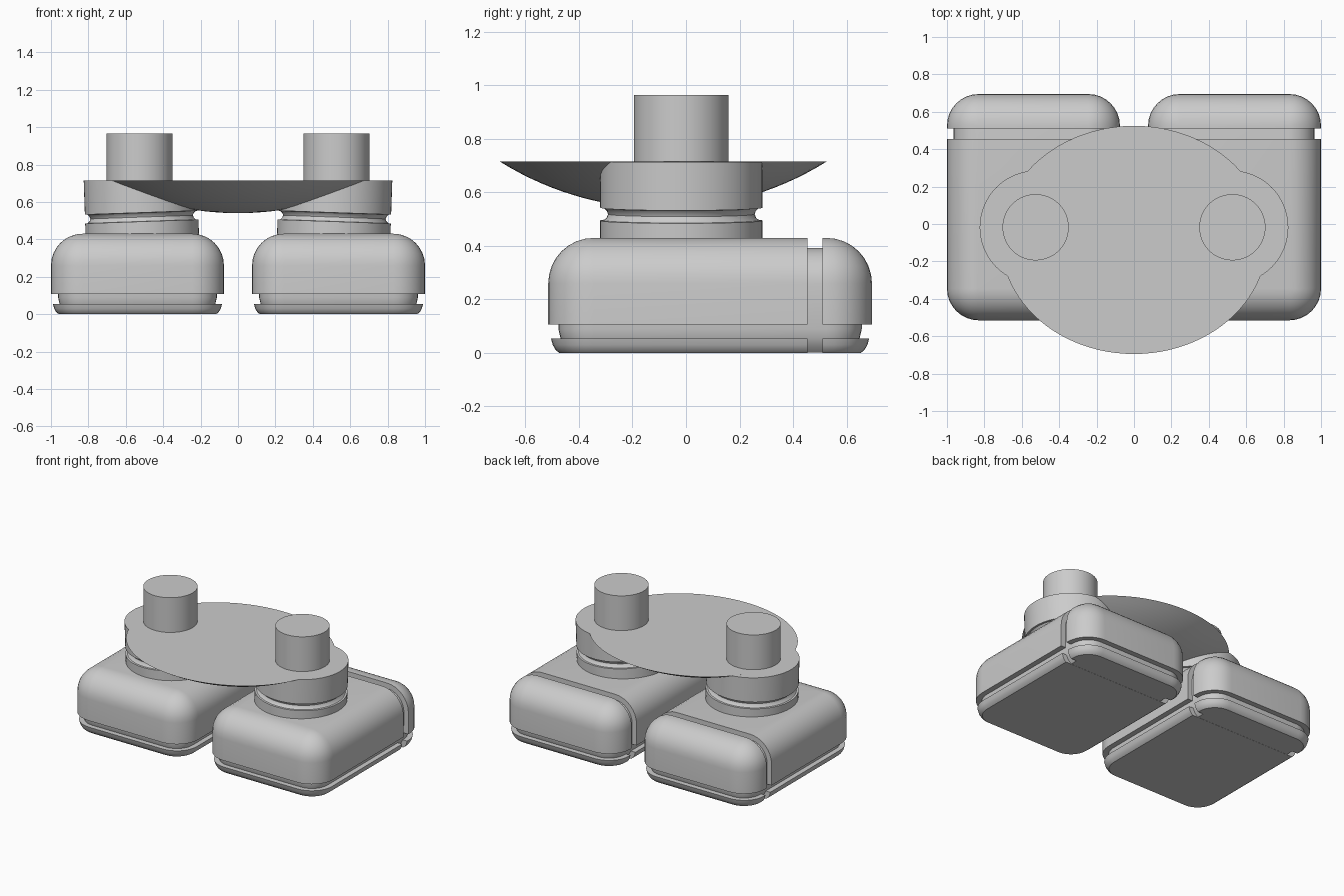
import bpy
import bmesh
from math import sin, cos, pi, radians
from mathutils import Matrix, Vector

cube = bpy.data.objects.get("Cube")
if cube:
    bpy.data.objects.remove(cube, do_unlink=True)

grey = bpy.data.materials.new("plain grey")
grey.use_nodes = True
GREY = (0.6, 0.6, 0.6, 1)
grey.diffuse_color = GREY
grey.node_tree.nodes["Principled BSDF"].inputs["Base Color"].default_value = GREY


def loft(name, rings, matrix=None, cuts=()):
    """Skin closed rings, cap both ends, then trim by (point, outward normal) planes."""
    bm = bmesh.new()
    loops = [[bm.verts.new(p) for p in ring] for ring in rings]
    n = len(loops[0])
    for a, b in zip(loops, loops[1:]):
        for i in range(n):
            j = (i + 1) % n
            bm.faces.new((a[i], a[j], b[j], b[i]))
    bm.faces.new(loops[0][::-1])
    bm.faces.new(loops[-1])
    bmesh.ops.remove_doubles(bm, verts=bm.verts[:], dist=0.0005)
    if matrix:
        bm.transform(matrix)
    for point, normal in cuts:
        geom = bm.verts[:] + bm.edges[:] + bm.faces[:]
        bmesh.ops.bisect_plane(bm, geom=geom, plane_co=point, plane_no=normal, clear_outer=True)
        bmesh.ops.holes_fill(bm, edges=[e for e in bm.edges if e.is_boundary], sides=0)
    bmesh.ops.recalc_face_normals(bm, faces=bm.faces[:])
    mesh = bpy.data.meshes.new(name)
    bm.to_mesh(mesh)
    bm.free()
    mesh.materials.append(grey)
    obj = bpy.data.objects.new(name, mesh)
    bpy.context.collection.objects.link(obj)
    bpy.ops.object.select_all(action='DESELECT')
    obj.select_set(True)
    bpy.context.view_layer.objects.active = obj
    bpy.ops.object.shade_smooth_by_angle(angle=radians(30))
    return obj


def ellipse(rx, ry, z, cx=0, cy=0, n=64):
    return [(cx + rx * cos(2 * pi * i / n), cy + ry * sin(2 * pi * i / n), z) for i in range(n)]


# Foot plan: half sizes, centre and rounding radius
HX, HY, FX, FY, R = 0.4625, 0.605, 0.5375, 0.09, 0.17


def foot_ring(inset, z, side, steps=8):
    r = max(R - inset, 0)
    ring = []
    for k, (sx, sy) in enumerate(((1, 1), (-1, 1), (-1, -1), (1, -1))):
        for s in range(steps + 1):
            a = (k + s / steps) * pi / 2
            x = sx * (HX - inset - r) + r * cos(a)
            y = sy * (HY - inset - r) + r * sin(a)
            ring.append((side * FX + x, FY + y, z))
    return ring


def dome(inset, top, steps=8):
    """Quarter-round profile from the wall up to the flat top."""
    r = R - inset
    return [(inset + r * (1 - cos(t)), top - r + r * sin(t))
            for t in (i * pi / 2 / steps for i in range(steps + 1))]


SHELL = [(0, 0.107)] + dome(0, 0.43)
CORE = [(0.085, 0.001), (0.06, 0.025), (0.046, 0.055), (0.038, 0.09)] + dome(0.036, 0.392)
SOLE = [(0.042, 0), (0.028, 0.011), (0.017, 0.03), (0.01, 0.055)]
ANKLE = [(0.303, -0.03), (0.303, 0.065), (0.29, 0.066), (0.279, 0.076), (0.274, 0.089),
         (0.279, 0.102), (0.29, 0.112), (0.303, 0.113), (0.303, 0.32)]

# Keep the part in front of, or behind, the groove across each foot
PARTS = {"front": (Vector((0, 0.455, 0)), Vector((0, 1, 0))),
         "rear": (Vector((0, 0.51, 0)), Vector((0, -1, 0)))}
RIM = 0.715

for label, side in (("left", 1), ("right", -1)):
    # Foot: inner core showing in the grooves, outer shells and soles
    loft(label + "_foot_core", [foot_ring(i, z, side) for i, z in CORE])
    for part, cut in PARTS.items():
        for piece, profile in (("shell", SHELL), ("sole", SOLE)):
            loft(f"{label}_{part}_{piece}", [foot_ring(i, z, side) for i, z in profile], cuts=[cut])

    # Ankle: grooved cylinder leaning outwards, levelled at the top
    lean = Matrix.Translation((side * 0.512, -0.0175, 0.43)) @ Matrix.Rotation(side * radians(2), 4, 'Y')
    loft(label + "_ankle", [ellipse(r, r, h) for r, h in ANKLE], lean,
         [(Vector((0, 0, RIM - 0.001)), Vector((0, 0, 1)))])

    # Peg standing on the ankle
    loft(label + "_peg", [ellipse(0.177, 0.177, z, side * 0.526, -0.0175) for z in (0.69, 0.965)])

# Shallow oval bowl bridging the ankles, with a flat top
DEPTH, BX, BY = 0.175, 0.713, 0.61
CURVE = (BY ** 2 + DEPTH ** 2) / (2 * DEPTH)
bowl = []
for i in range(1, 17):
    f = i / 16
    drop = CURVE - (CURVE ** 2 - (BY * f) ** 2) ** 0.5
    bowl.append(ellipse(BX * f, BY * f, RIM - DEPTH + drop, cy=-0.085, n=96))
loft("bridge_bowl", bowl)
